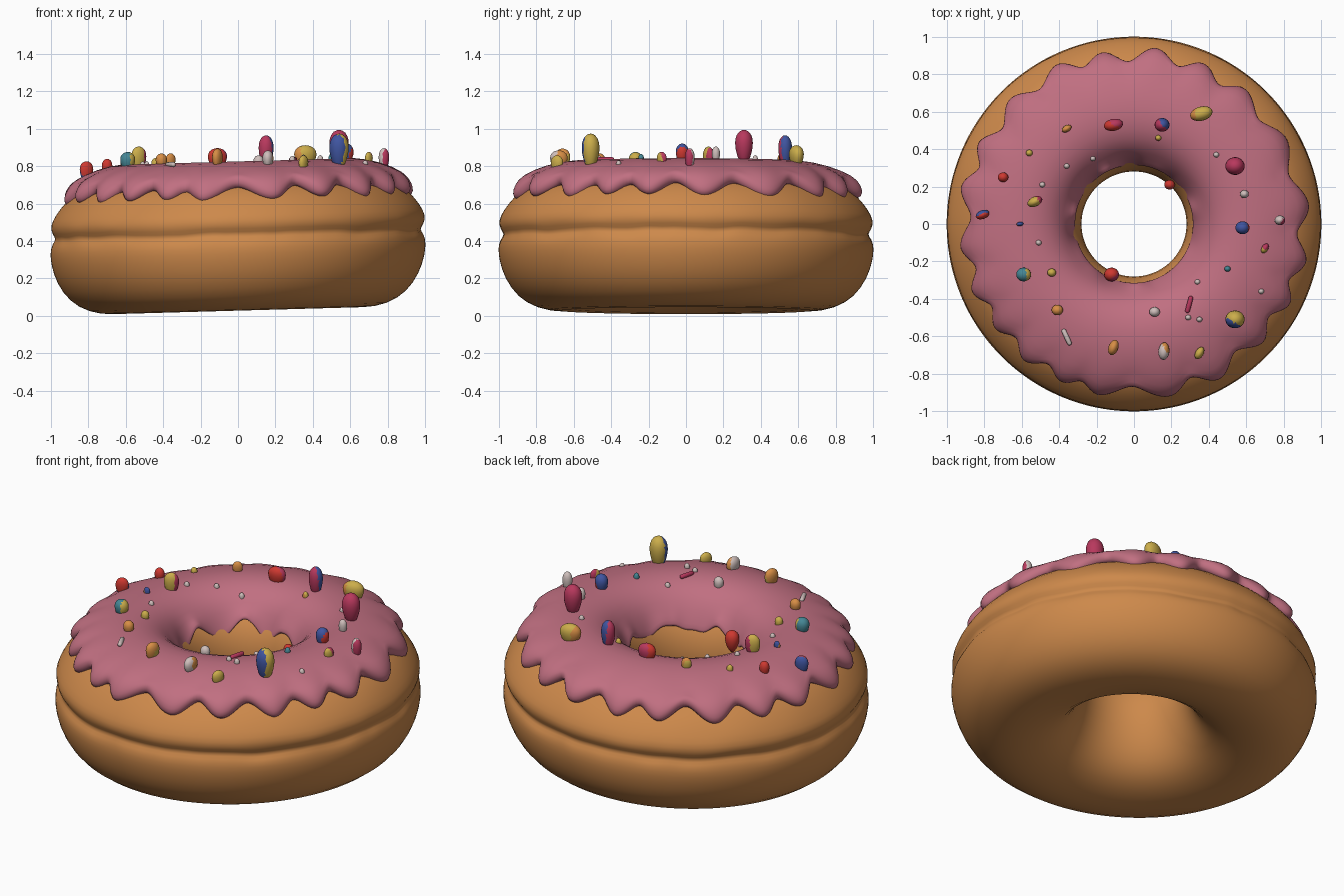
import bpy, bmesh, math, random
from mathutils import Vector, Matrix, noise

random.seed(4)
if "Cube" in bpy.data.objects:
    bpy.data.objects.remove(bpy.data.objects["Cube"])

TILT = 0.028  # the whole ring leans a little toward -x


def material(name, rgb):
    mat = bpy.data.materials.new(name)
    mat.use_nodes = True
    mat.diffuse_color = (*rgb, 1)
    mat.node_tree.nodes["Principled BSDF"].inputs["Base Color"].default_value = (*rgb, 1)
    return mat


MATS = {name: material(name, rgb) for name, rgb in {
    "dough": (0.61, 0.25, 0.07),
    "pink icing": (0.53, 0.16, 0.22),
    "red": (0.62, 0.04, 0.03),
    "orange": (0.68, 0.27, 0.06),
    "yellow": (0.6, 0.42, 0.07),
    "blue": (0.05, 0.09, 0.35),
    "teal": (0.06, 0.24, 0.3),
    "crimson": (0.48, 0.04, 0.11),
    "white": (0.62, 0.52, 0.5),
}.items()}


def finish(name, bm, colours, levels=0):
    bmesh.ops.recalc_face_normals(bm, faces=bm.faces[:])
    mesh = bpy.data.meshes.new(name)
    bm.to_mesh(mesh)
    bm.free()
    for colour in colours:
        mesh.materials.append(MATS[colour])
    for poly in mesh.polygons:
        poly.use_smooth = True
    obj = bpy.data.objects.new(name, mesh)
    bpy.context.scene.collection.objects.link(obj)
    if levels:
        sub = obj.modifiers.new("smooth", 'SUBSURF')
        sub.levels = sub.render_levels = levels
    return obj


def ring(name, profile_at, steps, colour):
    """Sweep a closed (radius, height) profile that may change with the angle."""
    bm = bmesh.new()
    loops = []
    for i in range(steps):
        a = math.tau * i / steps
        loops.append([bm.verts.new((r * math.cos(a), r * math.sin(a), z + TILT * r * math.cos(a)))
                      for r, z in profile_at(a)])
    for i, here in enumerate(loops):
        there = loops[(i + 1) % steps]
        for j in range(len(here)):
            k = (j + 1) % len(here)
            bm.faces.new((here[j], there[j], there[k], here[k]))
    return finish(name, bm, [colour], 1)


# Dough ring with a crinkled waist and a flared underside
def dough_profile(a):
    n = noise.noise(Vector((4 * math.cos(a), 4 * math.sin(a), 0)))
    m = noise.noise(Vector((11 * math.cos(a), 11 * math.sin(a), 5)))
    waist = 0.435 + 0.012 * n + 0.012 * m
    return [(0.52, 0.045), (0.67, 0.02), (0.80, 0.042), (0.90, 0.10), (0.97, 0.20),
            (1.0, 0.30), (1.005, 0.365), (0.994, waist - 0.025), (0.968 + 0.01 * m, waist),
            (0.995 + 0.01 * m, waist + 0.03), (1.003, 0.51), (0.975, 0.565 + 0.01 * n),
            (0.925, 0.63), (0.84, 0.705), (0.64, 0.765), (0.45, 0.73), (0.35, 0.66),
            (0.295, 0.56), (0.275, 0.45), (0.29, 0.33), (0.335, 0.2), (0.41, 0.10)]


ring("dough_ring", dough_profile, 96, "dough")

# Angles of the icing drips, in degrees
DRIPS = [6, 29, 51, 66, 83, 101, 115, 135, 153, 167, 188, 203, 217, 231, 246, 257, 282, 299, 318, 333, 347]


def drip(a):
    """1 at the middle of a drip, 0 in the notch between two."""
    deg = math.degrees(a) % 360
    stops = [DRIPS[-1] - 360] + DRIPS + [DRIPS[0] + 360]
    for lo, hi in zip(stops, stops[1:]):
        if lo <= deg <= hi:
            wave = 0.5 + 0.5 * math.cos(math.tau * (deg - lo) / (hi - lo))
            return wave ** 0.8 * min(1, (hi - lo) / 17) + (1 - min(1, (hi - lo) / 17)) * 0.6
    return 0


# Icing cap with scalloped outer edge and wavy inner lip
def icing_profile(a):
    d = drip(a)
    n = noise.noise(Vector((3 * math.cos(a), 3 * math.sin(a), 9)))
    r = 0.868 + 0.075 * d + 0.012 * n
    z = 0.69 - 0.073 * d + 0.015 * n
    lip = 0.61 + 0.035 * math.sin(7 * a) + 0.04 * n
    return [(r - 0.07, z + 0.01), (r - 0.015, z - 0.01), (r + 0.005, z + 0.025),
            (r - 0.005, z + 0.065), (r - 0.045, 0.762 - 0.015 * d), (0.76, 0.803),
            (0.62, 0.832), (0.50, 0.822), (0.41, 0.775), (0.355, 0.70),
            (0.318, lip + 0.02), (0.31, lip - 0.01), (0.33, lip - 0.015), (0.42, 0.67), (0.62, 0.74)]


ring("icing", icing_profile, 180, "pink icing")

TOP = [(0.28, 0.56), (0.33, 0.64), (0.37, 0.71), (0.42, 0.77), (0.5, 0.815), (0.62, 0.83), (0.76, 0.795), (0.95, 0.70)]


def surface(x, y):
    r = math.hypot(x, y)
    for (r0, z0), (r1, z1) in zip(TOP, TOP[1:]):
        if r <= r1:
            return z0 + (z1 - z0) * (r - r0) / (r1 - r0) + TILT * x
    return TOP[-1][1]


def sprinkle(name, x, y, size, height, turn, colours):
    """A standing pebble, broader at its top, with a patch of a second colour on one side."""
    bm = bmesh.new()
    bmesh.ops.create_icosphere(bm, subdivisions=3, radius=1)
    side = Vector((random.uniform(-1, 1), random.uniform(-1, 1), random.uniform(-0.3, 0.6))).normalized()
    if len(colours) > 1:
        for f in bm.faces:
            f.material_index = int(f.calc_center_median().dot(side) > 0.35)
    for v in bm.verts:
        wide = 1 + 0.28 * v.co.z
        v.co.x *= wide * size / 2.2
        v.co.y *= wide * size / 2.2 * (0.62 if turn else 0.92)
        v.co.z *= height / 2 + 0.02
    place = Matrix.Translation((x, y, surface(x, y) + height / 2 - 0.02)) @ Matrix.Rotation(math.radians(turn), 4, 'Z')
    bm.transform(place)
    finish(name, bm, colours)


# Large sprinkles: x, y, width, height, turn
LARGE = {
    ("yellow", "blue"): [(0.54, -0.51, 0.11, 0.16, 0)],
    ("crimson",): [(0.54, 0.31, 0.11, 0.15, 0)],
    ("crimson", "blue"): [(0.15, 0.53, 0.085, 0.14, 0)],
    ("yellow", "orange"): [(0.36, 0.59, 0.13, 0.09, 15), (0.13, 0.46, 0.035, 0.03, 0)],
    ("red", "crimson"): [(-0.11, 0.53, 0.11, 0.08, 10), (-0.12, -0.27, 0.085, 0.09, 0)],
    ("red",): [(-0.70, 0.25, 0.06, 0.06, 0), (0.19, 0.21, 0.06, 0.06, 0)],
    ("blue", "red"): [(0.58, -0.02, 0.08, 0.08, 0), (-0.81, 0.05, 0.08, 0.08, 20)],
    ("yellow", "crimson"): [(-0.53, 0.12, 0.09, 0.1, 25), (0.70, -0.13, 0.06, 0.05, 60)],
    ("teal", "yellow"): [(-0.59, -0.27, 0.085, 0.07, 0)],
    ("orange", "yellow"): [(-0.11, -0.66, 0.09, 0.08, 70), (-0.36, 0.51, 0.06, 0.05, 30)],
    ("orange",): [(-0.41, -0.46, 0.065, 0.05, 0)],
    ("white", "orange"): [(0.16, -0.68, 0.1, 0.07, 85)],
    ("white", "crimson"): [(0.78, 0.02, 0.06, 0.09, 0)],
    ("white",): [(0.59, 0.16, 0.05, 0.06, 0), (0.11, -0.47, 0.06, 0.05, 0)],
    ("yellow",): [(0.35, -0.69, 0.075, 0.06, 60), (-0.44, -0.26, 0.05, 0.04, 0), (-0.56, 0.38, 0.04, 0.03, 0)],
    ("blue", "orange"): [(-0.61, 0.0, 0.04, 0.03, 10)],
    ("teal",): [(0.50, -0.24, 0.035, 0.03, 0)],
}
for colours, rows in LARGE.items():
    for i, row in enumerate(rows):
        sprinkle(f"{'_'.join(colours)}_sprinkle_{i + 1}", *row, colours)

# Small white beads
BEADS = [(-0.49, 0.21), (-0.36, 0.31), (-0.22, 0.35), (-0.51, -0.1), (0.44, 0.37),
         (0.34, -0.31), (0.29, -0.5), (0.35, -0.51), (0.68, -0.36)]
for i, (x, y) in enumerate(BEADS):
    sprinkle(f"bead_{i + 1}", x, y, 0.033, 0.022, 0, ("white",))

# Two thin rods lying on the icing
for name, x, y, turn, colour in [("white_rod", -0.36, -0.605, -65, "white"), ("crimson_rod", 0.295, -0.43, 75, "crimson")]:
    bm = bmesh.new()
    bmesh.ops.create_uvsphere(bm, u_segments=16, v_segments=10, radius=0.013)
    for v in bm.verts:
        v.co.z += math.copysign(0.034, v.co.z) if abs(v.co.z) > 0.0001 else 0
    bm.transform(Matrix.Translation((x, y, surface(x, y) + 0.01))
                 @ Matrix.Rotation(math.radians(turn), 4, 'Z') @ Matrix.Rotation(math.pi / 2, 4, 'Y'))
    finish(name, bm, [colour])
